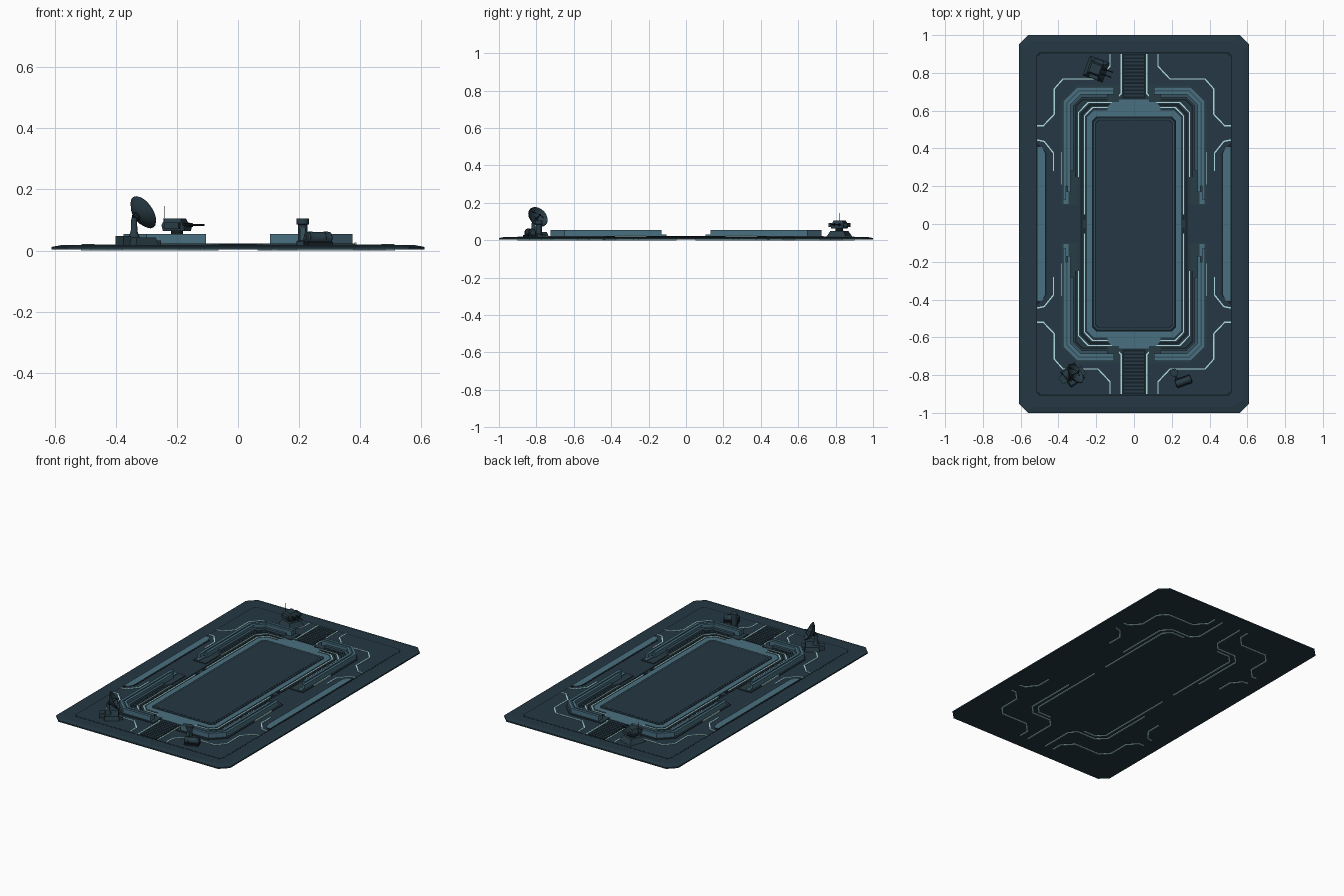
import bpy, bmesh, math
from mathutils import Matrix, Vector

if "Cube" in bpy.data.objects:
    bpy.data.objects.remove(bpy.data.objects["Cube"])

def mat(name, r, g, b):
    m = bpy.data.materials.new(name)
    m.diffuse_color = (r, g, b, 1)
    m.use_nodes = True
    m.node_tree.nodes["Principled BSDF"].inputs["Base Color"].default_value = m.diffuse_color
    return m

BASE = mat("slate blue", 0.018, 0.039, 0.056)
DARK = mat("near black", 0.007, 0.014, 0.019)
LIGHT = mat("steel teal", 0.068, 0.16, 0.22)
MID = mat("mid teal", 0.038, 0.088, 0.12)
PALE = mat("pale cyan", 0.45, 0.74, 0.74)
GEAR = mat("gear slate", 0.022, 0.045, 0.06)
QUADS = [(1, 1), (-1, 1), (1, -1), (-1, -1)]
TOP = 0.0185

def finish(name, bm, m, smooth=False):
    bmesh.ops.recalc_face_normals(bm, faces=bm.faces)
    me = bpy.data.meshes.new(name)
    bm.to_mesh(me)
    bm.free()
    me.materials.append(m)
    ob = bpy.data.objects.new(name, me)
    bpy.context.collection.objects.link(ob)
    if smooth:
        bpy.context.view_layer.objects.active = ob
        ob.select_set(True)
        bpy.ops.object.shade_smooth_by_angle(angle=math.radians(35))
        ob.select_set(False)
    return ob

def skin(bm, rings):
    vs = [[bm.verts.new(p) for p in r] for r in rings]
    n = len(vs[0])
    for a, b in zip(vs, vs[1:]):
        for i in range(n):
            bm.faces.new((a[i], a[(i + 1) % n], b[(i + 1) % n], b[i]))
    bm.faces.new(vs[0])
    bm.faces.new(vs[-1])

def plate(name, levels, m):
    """Stack of chamfered rectangles: (half x, half y, chamfer, z)"""
    bm = bmesh.new()
    skin(bm, [[(x, y - c, z), (x - c, y, z), (c - x, y, z), (-x, y - c, z),
               (-x, c - y, z), (c - x, -y, z), (x - c, -y, z), (x, c - y, z)]
              for x, y, c, z in levels])
    return finish(name, bm, m)

def offset(pts, d):
    """Mitred offset of an open path, to its right hand side"""
    pts = [Vector(p) for p in pts]
    dirs = [(b - a).normalized() for a, b in zip(pts, pts[1:])]
    nor = [Vector((t.y, -t.x)) for t in dirs]
    out = []
    for i, p in enumerate(pts):
        a, b = nor[max(i - 1, 0)], nor[min(i, len(nor) - 1)]
        out.append(p + (a + b) * d / (1 + a.dot(b)))
    return out

def ribbon(name, pts, d0, d1, z0, z1, m):
    """Strip between two offsets of a path, repeated in all four quarters"""
    bm = bmesh.new()
    loop = offset(pts, d0) + offset(pts, d1)[::-1]
    k = len(pts)
    for sx, sy in QUADS:
        for i in range(k - 1):
            q = [loop[i], loop[i + 1], loop[2 * k - 2 - i], loop[2 * k - 1 - i]]
            skin(bm, [[(p.x * sx, p.y * sy, z) for p in q] for z in (z0, z1)])
    return finish(name, bm, m)

def prism(name, poly, z0, z1, m):
    bm = bmesh.new()
    skin(bm, [[(x, y, z) for x, y in poly] for z in (z0, z1)])
    return finish(name, bm, m)

def box(name, M, c, s, m, taper=1.0):
    bm = bmesh.new()
    skin(bm, [[M @ Vector((c[0] + u * s[0] / 2 * t, c[1] + v * s[1] / 2 * t, c[2] + w * s[2] / 2))
               for u, v in ((1, 1), (-1, 1), (-1, -1), (1, -1))] for w, t in ((-1, 1), (1, taper))])
    return finish(name, bm, m)

def lathe(name, M, prof, m, n=16):
    bm = bmesh.new()
    skin(bm, [[M @ Vector((r * math.cos(2 * math.pi * i / n), r * math.sin(2 * math.pi * i / n), z))
               for i in range(n)] for r, z in prof])
    return finish(name, bm, m, True)

def place(x, y, deg=0, z=TOP):
    return Matrix.Translation((x, y, z)) @ Matrix.Rotation(math.radians(deg), 4, 'Z')

def aim(p, d):
    return Matrix.Translation(p) @ Vector(d).to_track_quat('Z', 'Y').to_matrix().to_4x4()

# --- base slab with engraved border
plate("base_slab", [(.61, 1, .05, .004), (.61, 1, .05, .012), (.58, .97, .045, .0175)], BASE)
plate("border_groove", [(.52, .91, .02, .016), (.52, .91, .02, .0179)], DARK)
plate("inner_floor", [(.513, .903, .02, .016), (.513, .903, .02, TOP)], BASE)

# --- central pad and its light surround
quarter = [(.25, .565), (.215, .60), (.14, .60), (.14, .62), (.10, .66)]
half = quarter + [(-x, y) for x, y in quarter[::-1]]
prism("pad_surround", half + [(-x, -y) for x, y in half], .017, .0205, LIGHT)
plate("pad_frame", [(.225, .572, .02, .018), (.218, .565, .02, .0225)], DARK)
plate("pad_rim", [(.211, .558, .018, .02), (.211, .558, .018, .0232)], MID)
plate("pad_rim_gap", [(.206, .553, .016, .02), (.206, .553, .016, .0236)], DARK)
plate("pad_top", [(.2, .547, .015, .02), (.2, .547, .015, .024)], BASE)

# --- glowing circuit lines
W = .0035
for name, pts in (
    ("outer_circuit", [(.127, .9), (.127, .835), (.19, .768), (.376, .768), (.423, .714),
                       (.423, .58), (.48, .52), (.513, .52)]),
    ("side_circuit", [(.513, .445), (.475, .437), (.426, .375), (.426, .28)]),
    ("approach_circuit", [(.068, .9), (.068, .69), (.11, .645), (.24, .645), (.294, .59), (.294, .25)]),
    ("pad_circuit", [(.13, .617), (.218, .617), (.262, .572), (.262, .05)])):
    ribbon(name, pts, -W, W, .0, .0205, PALE)
ribbon("wall_light", [(.384, .38), (.384, .21)], -.003, .003, .018, .0265, PALE)
ribbon("circuit_shadow", [(.13, .631), (.23, .631), (.278, .58), (.278, .0)], -.006, .006, .017, .0195, DARK)
ribbon("pad_circuit_break", [(.262, .05), (.262, .02)], -.006, .006, .017, .021, DARK)

# --- stepped corner walls
wall = [(.105, .725), (.30, .725), (.375, .65)]
ribbon("wall_footing", [(.08, .725), (.30, .725), (.375, .65), (.375, .10)], -.010, .078, .017, .024, GEAR)
ribbon("wall_outer", wall + [(.375, .13)], 0, .016, .02, .054, LIGHT)
ribbon("wall_core", wall + [(.375, .20)], .016, .024, .02, .050, MID)
ribbon("wall_inner", wall + [(.375, .17)], .024, .040, .02, .054, LIGHT)
ribbon("wall_ledge", [(.14, .725), (.30, .725), (.375, .65), (.375, .28)], .04, .056, .02, .036, MID)
ribbon("wall_channel", [(.14, .725), (.30, .725), (.375, .65), (.375, .25)], .062, .07, .02, .0246, DARK)
ribbon("wall_end_wedge", [(.372, .17), (.372, .105)], 0, .026, .02, .03, LIGHT)

# --- long side strips
for s in (1, -1):
    prism("side_strip_edge", [(s * .513, .43), (s * .463, .375), (s * .463, -.375), (s * .513, -.43)],
          .017, .0198, DARK)
    prism("side_strip", [(s * .511, .408), (s * .487, .408), (s * .47, .37), (s * .47, -.37),
                         (s * .487, -.408), (s * .511, -.408)], .017, .0215, LIGHT)

# --- entry ramps with slats
for s in (1, -1):
    box("ramp_bed", Matrix(), (0, s * .782, .0185), (.12, .236, .002), DARK)
    for i in range(12):
        box("ramp_slat", Matrix(), (0, s * (.68 + i * .0188), .0198), (.104, .009, .0016), BASE)

# --- radar dish
M = place(-.325, -.80, 35)
box("dish_base", M, (0, 0, .012), (.09, .10, .026), GEAR, .85)
box("dish_cabinet", M, (-.055, .01, .014), (.03, .045, .03), GEAR)
box("dish_step", M, (.04, -.01, .007), (.05, .05, .014), GEAR)
lathe("dish_pedestal", place(-.34, -.815), [(.02, .02), (.011, .045), (.009, .09)], GEAR, 12)
face = Vector((.72, .5, .48)).normalized()
D = aim(Vector((-.315, -.795, .122)), face)
bowl = [(.004, -.022), (.022, -.019), (.042, -.009), (.06, .007)]
lathe("dish_bowl", D, bowl + [(r * .96, z + .003) for r, z in bowl[::-1]], GEAR, 20)
lathe("dish_hub", D, [(.012, -.034), (.015, -.016)], DARK, 10)
lathe("dish_feed", D, [(.002, -.02), (.002, .024), (.005, .026), (.004, .034)], DARK, 8)
for i in range(3):
    a = i * 2 * math.pi / 3
    foot = D @ Vector((.045 * math.cos(a), .045 * math.sin(a), -.004))
    d = D @ Vector((0, 0, .028)) - foot
    lathe("dish_strut", aim(foot, d), [(.0012, 0), (.0012, d.length)], DARK, 5)

# --- gun turret
M = place(-.2, .82, -20)
box("turret_base", M, (0, 0, .015), (.11, .11, .032), GEAR, .68)
lathe("turret_neck", M, [(.026, .03), (.02, .036), (.02, .05)], DARK, 12)
box("turret_head", M, (0, 0, .054), (.072, .068, .018), GEAR, 1.1)
box("turret_roof", M, (-.005, 0, .075), (.075, .07, .024), GEAR, .72)
for s in (1, -1):
    box("turret_cheek", M, (.0, s * .043, .063), (.05, .02, .02), GEAR)
    X = M @ Matrix.Translation((.03, s * .014, .065)) @ Matrix.Rotation(math.pi / 2, 4, 'Y')
    lathe("turret_barrel", X, [(.006, 0), (.006, .02), (.003, .022), (.003, .06)], DARK, 8)
lathe("turret_antenna", M @ Matrix.Translation((-.04, -.012, 0)), [(.0016, .06), (.001, .127)], DARK, 6)

# --- power unit: upright tower and lying tank
M = place(.212, -.787)
lathe("tower_body", M, [(.021, 0), (.021, .012), (.016, .014), (.016, .066), (.021, .068), (.021, .086)], GEAR, 12)
box("tower_panel", M, (0, -.016, .035), (.018, .006, .04), MID)
M = place(.262, -.833, 20)
box("tank_cradle", M, (0, 0, .005), (.085, .05, .01), DARK)
X = M @ Matrix.Translation((-.045, 0, .023)) @ Matrix.Rotation(math.pi / 2, 4, 'Y')
lathe("tank", X, [(.014, 0), (.019, .004), (.019, .086), (.014, .09)], GEAR, 14)
for z in (.012, .066):
    lathe("tank_band", X, [(.0215, z), (.0215, z + .012)], BASE, 14)
box("tank_pipe", M, (-.03, .035, .018), (.012, .04, .012), DARK)
